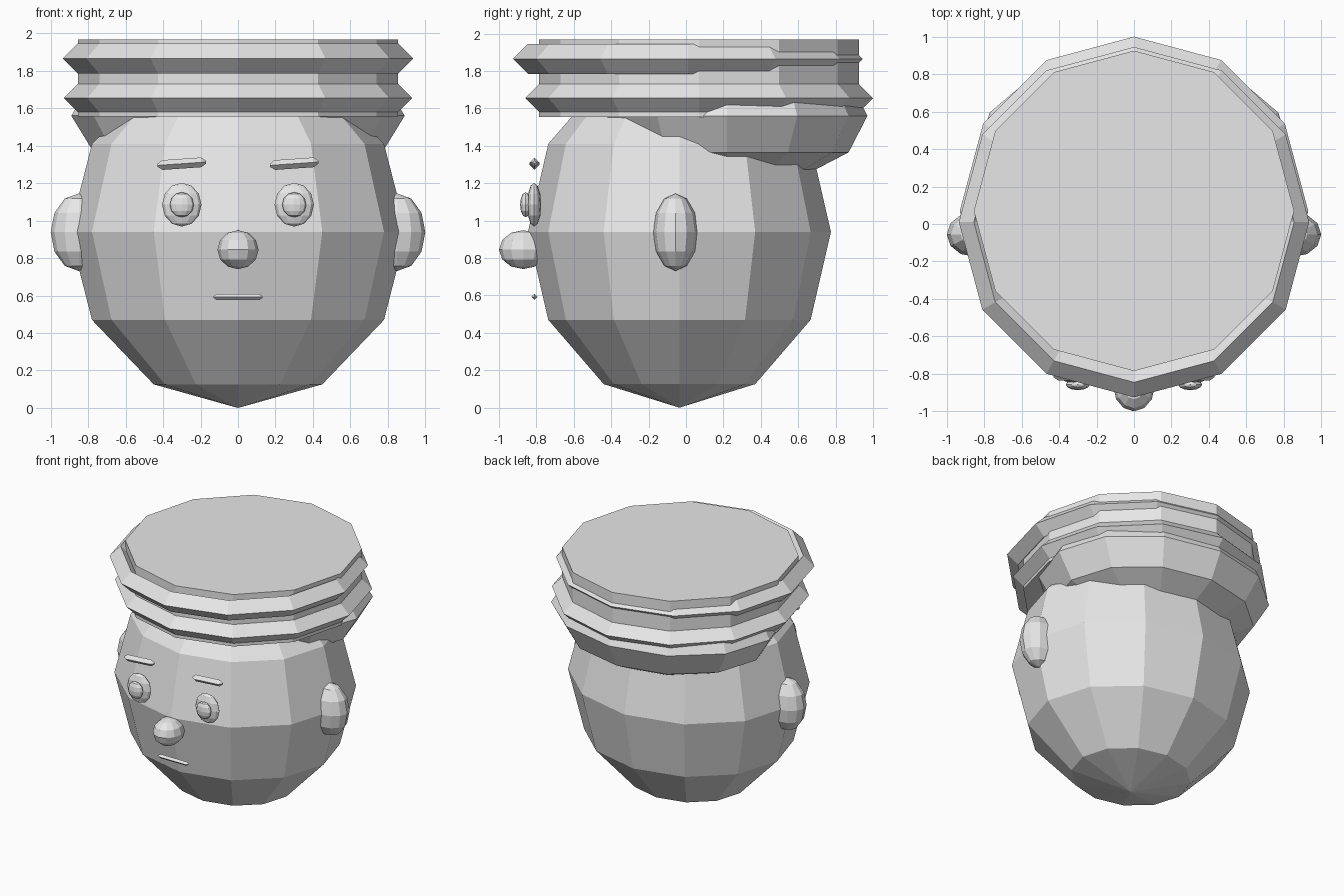
import bpy
import bmesh
from math import radians, cos, sin, tau

cube = bpy.data.objects.get("Cube")
if cube:
    bpy.data.objects.remove(cube, do_unlink=True)

grey = bpy.data.materials.new("plain grey")
grey.use_nodes = True
grey.diffuse_color = (0.8, 0.8, 0.8, 1)
grey.node_tree.nodes["Principled BSDF"].inputs["Base Color"].default_value = (0.8, 0.8, 0.8, 1)

SIDES = 12


def finish(name, bm, location):
    """Turn a bmesh into a flat-shaded grey object."""
    bmesh.ops.recalc_face_normals(bm, faces=bm.faces)
    mesh = bpy.data.meshes.new(name)
    bm.to_mesh(mesh)
    bm.free()
    mesh.materials.append(grey)
    obj = bpy.data.objects.new(name, mesh)
    obj.location = location
    bpy.context.collection.objects.link(obj)
    return obj


def ball(name, location, radii):
    """Low-poly ellipsoid with upright poles."""
    bm = bmesh.new()
    bmesh.ops.create_uvsphere(bm, u_segments=SIDES, v_segments=6, radius=1)
    bmesh.ops.scale(bm, vec=radii, verts=bm.verts)
    return finish(name, bm, location)


def lathe(name, location, profile, sides=SIDES, closed=False):
    """Sweep (radius, height) points round z; closed joins last point to first."""
    bm = bmesh.new()
    rings = [[bm.verts.new((r * cos(tau * i / sides), r * sin(tau * i / sides), z))
              for i in range(sides)] for r, z in profile]
    pairs = list(zip(rings, rings[1:]))
    if closed:
        pairs.append((rings[-1], rings[0]))
    else:
        bm.faces.new(rings[0])
        bm.faces.new(rings[-1])
    for low, high in pairs:
        for i in range(sides):
            j = (i + 1) % sides
            bm.faces.new((low[i], low[j], high[j], high[i]))
    return finish(name, bm, location)


def roll(name, location, major, minor):
    """Ring with a diamond cross-section."""
    return lathe(name, location, [(major + minor, 0), (major, minor),
                                  (major - minor, 0), (major, -minor)], closed=True)


def bar(name, location, half, thick, tilt=0):
    """Thin four-sided bar along x with tapered ends."""
    obj = lathe(name, location, [(thick * 0.3, -half), (thick, -half + thick),
                                 (thick, half - thick), (thick * 0.3, half)], sides=4)
    obj.rotation_euler = (0, radians(90 - tilt), 0)
    return obj


# Head and nose
ball("head", (0, -0.035, 0.94), (0.9, 0.81, 0.94))
ball("nose", (0, -0.87, 0.845), (0.11, 0.13, 0.104))

# Paired features
for side, x in (("left", 1), ("right", -1)):
    ball(side + "_ear", (0.85 * x, -0.056, 0.938), (0.15, 0.12, 0.207))
    ball(side + "_eye", (0.3 * x, -0.812, 1.085), (0.105, 0.038, 0.117))
    ball(side + "_pupil", (0.3 * x, -0.857, 1.085), (0.064, 0.03, 0.067))
    bar(side + "_eyebrow", (0.3 * x, -0.81, 1.304), 0.13, 0.026, tilt=4)

bar("mouth", (0, -0.81, 0.592), 0.13, 0.016)

# Hat: crown, two rolled bands and the padded back
lathe("hat_crown", (0, 0.07, 0), [(0.855, 1.555), (0.855, 1.968)])
roll("hat_upper_band", (0, 0.01, 1.865), 0.855, 0.08)
roll("hat_lower_band", (0, 0.07, 1.655), 0.85, 0.08)
ball("hat_back", (0, 0.22, 1.56), (0.89, 0.75, 0.39))
